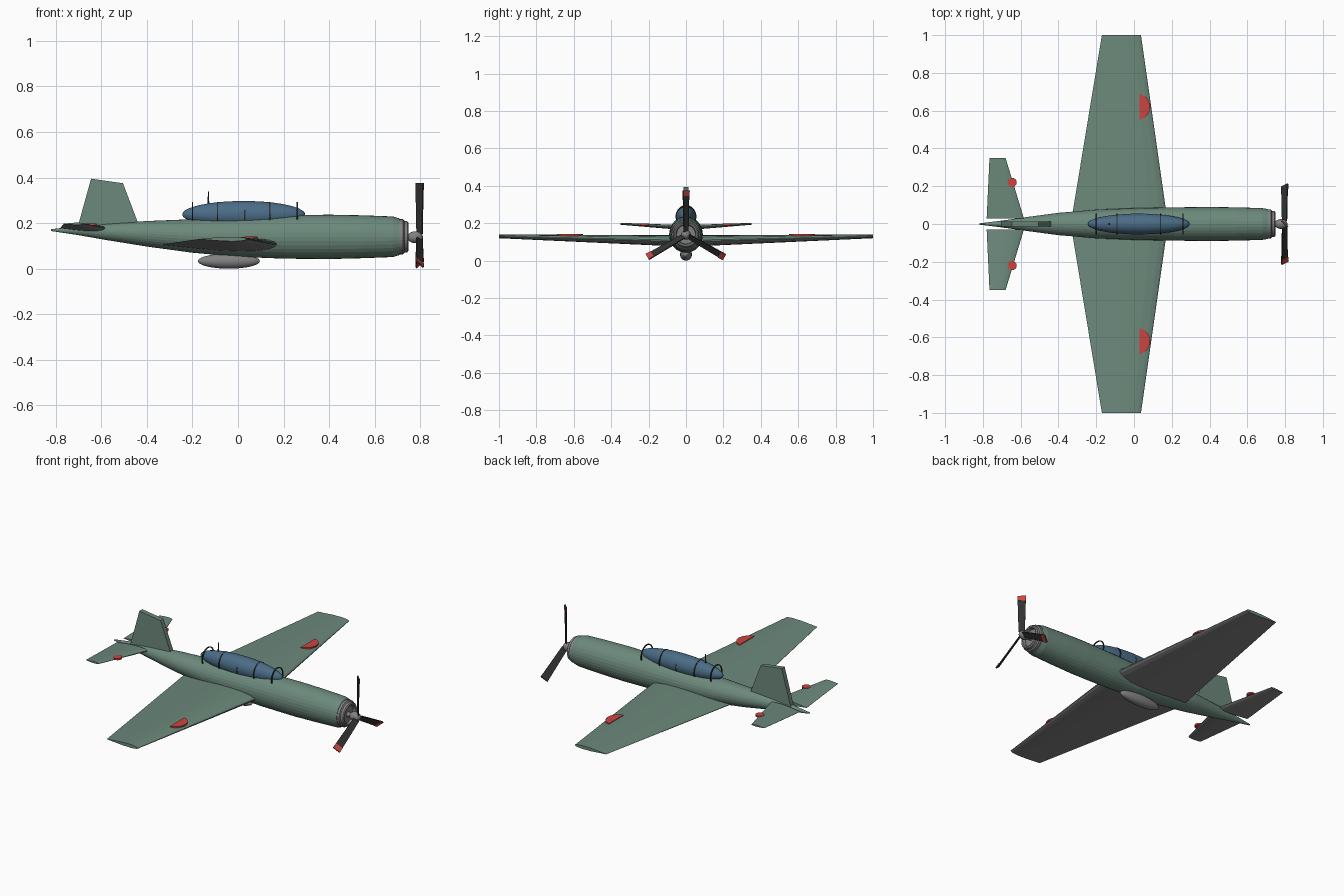
import bpy, bmesh
from math import sin, cos, pi, radians
from mathutils import Matrix, Vector

if "Cube" in bpy.data.objects:
    bpy.data.objects.remove(bpy.data.objects["Cube"])


def material(name, rgb):
    m = bpy.data.materials.new(name)
    m.diffuse_color = (*rgb, 1)
    m.use_nodes = True
    m.node_tree.nodes["Principled BSDF"].inputs["Base Color"].default_value = m.diffuse_color
    return m


GREEN = material("green", (0.15, 0.25, 0.2))
GREY = material("grey", (0.22, 0.22, 0.22))
DARK = material("dark", (0.03, 0.03, 0.03))
BLUE = material("blue", (0.07, 0.15, 0.24))
RED = material("red", (0.6, 0.06, 0.05))


def finish(name, bm, mat, smooth=False, under=None):
    bmesh.ops.recalc_face_normals(bm, faces=bm.faces[:])
    bm.normal_update()
    for f in bm.faces:
        f.smooth = smooth
        if under and f.normal.z < -0.5:
            f.material_index = 1
    me = bpy.data.meshes.new(name)
    bm.to_mesh(me)
    bm.free()
    me.materials.append(mat)
    if under:
        me.materials.append(under)
    ob = bpy.data.objects.new(name, me)
    bpy.context.collection.objects.link(ob)
    return ob


def loft(name, sections, mat, **kw):
    bm = bmesh.new()
    rings = [[bm.verts.new(p) for p in s] for s in sections]
    n = len(rings[0])
    for a, b in zip(rings, rings[1:]):
        for i in range(n):
            j = (i + 1) % n
            bm.faces.new((a[i], a[j], b[j], b[i]))
    bm.faces.new(rings[0])
    bm.faces.new(rings[-1])
    return finish(name, bm, mat, **kw)


def ring(x, cz, ry, rz, n=32):
    return [(x, ry * cos(2 * pi * i / n), cz + rz * sin(2 * pi * i / n)) for i in range(n)]


def ellipsoid(name, centre, size, mat):
    bm = bmesh.new()
    bmesh.ops.create_uvsphere(bm, u_segments=32, v_segments=20, radius=1)
    bm.transform(Matrix.Translation(centre) @ Matrix.Diagonal((*size, 1))
                 @ Matrix.Rotation(pi / 2, 4, 'Y'))
    return finish(name, bm, mat, smooth=True)


def cylinder(name, centre, r1, r2, depth, mat, n=24):
    bm = bmesh.new()
    bmesh.ops.create_cone(bm, cap_ends=True, segments=n, radius1=r1, radius2=r2,
                          depth=depth, matrix=Matrix.Translation(centre))
    return finish(name, bm, mat)


# half thickness of the wing section along its chord
FOIL = [(0, 0.12), (0.02, 0.4), (0.07, 0.68), (0.18, 0.94), (0.32, 1.0),
        (0.5, 0.88), (0.7, 0.58), (0.87, 0.28), (1, 0.05)]


def foil(y, lead, trail, z, half):
    up = [(lead + (trail - lead) * c, y, z + half * t) for c, t in FOIL]
    low = [(lead + (trail - lead) * c, y, z - half * t) for c, t in FOIL]
    return up + low[::-1]


# fuselage: x, top, bottom, half width
BODY = [(-0.82, 0.173, 0.165, 0.003), (-0.70, 0.188, 0.147, 0.018),
        (-0.58, 0.198, 0.126, 0.035), (-0.40, 0.209, 0.097, 0.059),
        (-0.20, 0.217, 0.070, 0.076), (0.0, 0.226, 0.052, 0.084),
        (0.20, 0.234, 0.044, 0.088), (0.40, 0.237, 0.042, 0.090),
        (0.55, 0.234, 0.046, 0.088), (0.68, 0.229, 0.051, 0.084),
        (0.71, 0.220, 0.060, 0.079)]
loft("fuselage", [ring(x, (t + b) / 2, w, (t - b) / 2) for x, t, b, w in BODY], GREEN)

# engine cowl, propeller shaft and spinner
AXIS = 0.138
loft("cowl_ring", [ring(x, 0.14, r, r) for x, r in
     [(0.70, 0.077), (0.725, 0.077), (0.73, 0.070), (0.743, 0.068),
      (0.748, 0.062), (0.745, 0.054), (0.728, 0.050)]], GREY)
loft("propeller_shaft", [ring(x, AXIS, 0.014, 0.014, 16) for x in (0.72, 0.78)], GREY)
ellipsoid("spinner", (0.778, 0, AXIS), (0.034, 0.026, 0.026), GREY)


# three pitched blades, red tips on one face
def slab(name, z0, z1, w0, w1, t0, t1, place, mat):
    secs = [[(t0, -w, z), (t1, -w, z), (t1, w, z), (t0, w, z)]
            for z, w in ((z0, w0), (z1, w1))]
    loft(name, [[place @ Vector(p) for p in s] for s in secs], mat)


for k in range(3):
    place = (Matrix.Translation((0.797, 0, AXIS)) @ Matrix.Rotation(2 * pi * k / 3, 4, 'X')
             @ Matrix.Rotation(radians(45), 4, 'Z'))
    slab(f"propeller_blade_{k}", 0.015, 0.238, 0.017, 0.023, -0.003, 0.003, place, DARK)
    slab(f"blade_tip_{k}", 0.208, 0.238, 0.0225, 0.023, 0.003, 0.0055, place, RED)

for s, side in ((1, "left"), (-1, "right")):
    # main wing, grey underneath
    loft(f"wing_{side}", [foil(0, 0.18, -0.335, 0.105, 0.031),
                          foil(s, 0.037, -0.17, 0.130, 0.010)], GREEN, under=GREY)
    # tailplane
    loft(f"tailplane_{side}", [foil(s * 0.03, -0.583, -0.78, 0.178, 0.013),
                               foil(s * 0.35, -0.68, -0.765, 0.197, 0.005)],
         GREEN, under=GREY)
    # round wing marking, only its front part shows above the wing
    arc = [radians(-78 + 156 * i / 16) for i in range(17)]
    loft(f"wing_marking_{side}", [[(0.015 + 0.07 * cos(a), s * 0.62 + 0.07 * sin(a), z)
                                   for a in arc] for z in (0.133, 0.1415)], RED)
    cylinder(f"tail_marking_{side}", (-0.645, s * 0.22, 0.194), 0.024, 0.024, 0.01, RED)

# tail fin
FIN = [(-0.705, 0.178), (-0.645, 0.395), (-0.505, 0.375), (-0.43, 0.178)]
loft("tail_fin", [[(x, y, z) for x, z in FIN] for y in (-0.014, 0.014)], GREEN)

# canopy with hoop frames and aerial
ellipsoid("canopy", (0.025, 0, 0.238), (0.27, 0.055, 0.059), BLUE)
for i, x in enumerate((-0.2, -0.09, 0.03, 0.14, 0.26)):
    outer, inner, h = 0.056, 0.051, 0.003
    secs = []
    for j in range(25):
        a = pi * (j / 24 * 1.3 - 0.15)
        secs.append([(x + dx, r * cos(a), 0.236 + r * sin(a))
                     for dx, r in ((-h, inner), (h, inner), (h, outer), (-h, outer))])
    loft(f"canopy_frame_{i}", secs, DARK)
cylinder("aerial", (-0.13, 0, 0.305), 0.005, 0.002, 0.066, DARK, 10)

# belly tank
ellipsoid("belly_tank", (-0.04, 0, 0.033), (0.136, 0.032, 0.033), GREY)
